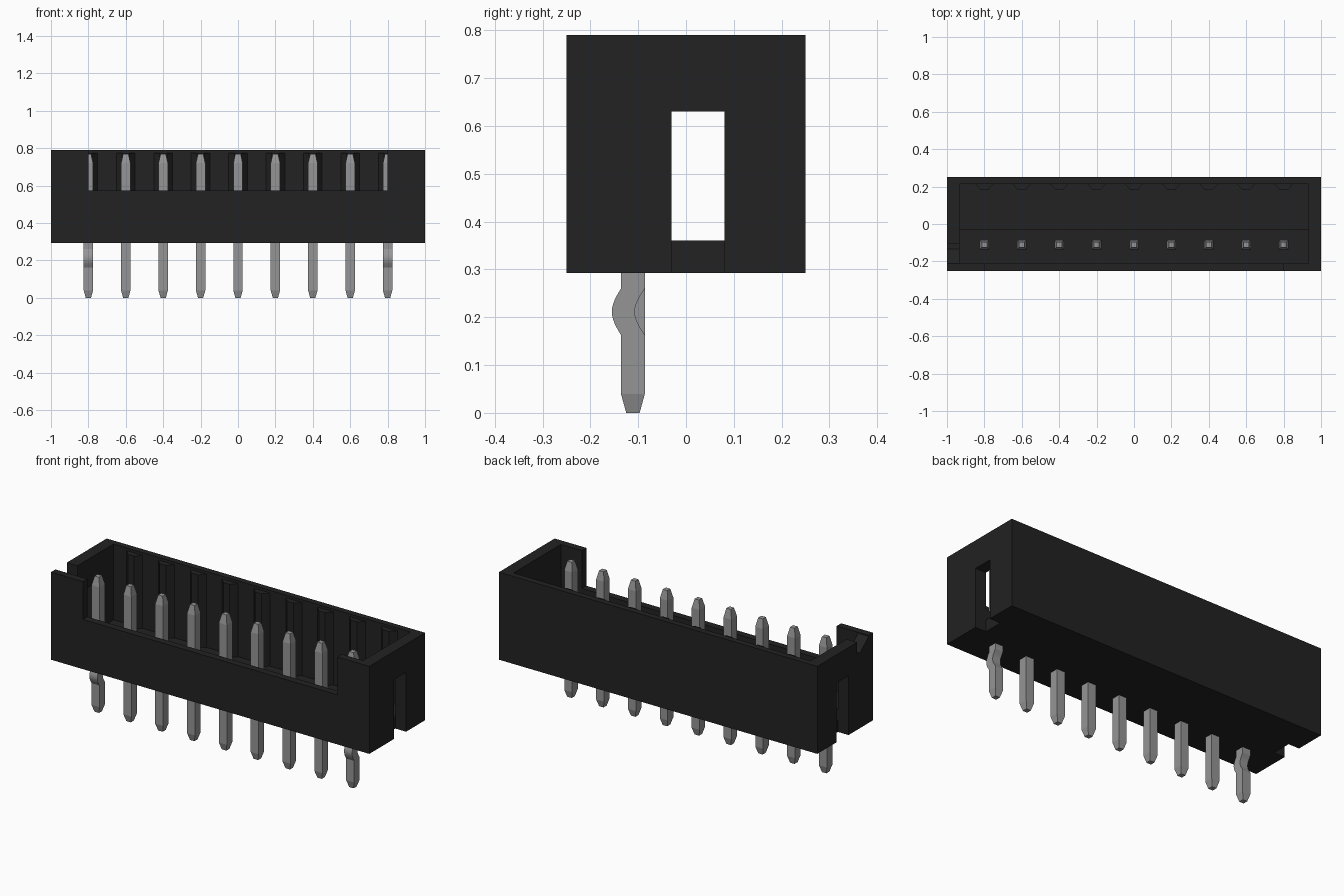
import bpy, bmesh, math
from mathutils import Vector

cube = bpy.data.objects.get("Cube")
if cube:
    bpy.data.objects.remove(cube)


def material(name, value, rough):
    m = bpy.data.materials.new(name)
    m.use_nodes = True
    m.diffuse_color = (value, value, value, 1)
    bsdf = m.node_tree.nodes["Principled BSDF"]
    bsdf.inputs["Base Color"].default_value = (value, value, value, 1)
    bsdf.inputs["Roughness"].default_value = rough
    return m


BLACK = material("black plastic", 0.016, 0.6)
GREY = material("grey metal", 0.3, 0.5)


def finish(name, bm, mat):
    bmesh.ops.recalc_face_normals(bm, faces=bm.faces)
    mesh = bpy.data.meshes.new(name)
    bm.to_mesh(mesh)
    bm.free()
    mesh.materials.append(mat)
    ob = bpy.data.objects.new(name, mesh)
    bpy.context.scene.collection.objects.link(ob)
    return ob


def prism(name, profile, axis, start, end, mat=BLACK):
    """Extrude a closed 2D profile along x (profile in y, z) or z (profile in x, y)."""
    bm = bmesh.new()
    place = (lambda a, b: (start, a, b)) if axis == "x" else (lambda a, b: (a, b, start))
    face = bm.faces.new([bm.verts.new(place(a, b)) for a, b in profile])
    step = Vector((end - start, 0, 0)) if axis == "x" else Vector((0, 0, end - start))
    extruded = bmesh.ops.extrude_face_region(bm, geom=[face])["geom"]
    bmesh.ops.translate(bm, vec=step, verts=[v for v in extruded if isinstance(v, bmesh.types.BMVert)])
    return finish(name, bm, mat)


def rect(a0, a1, b0, b1):
    return [(a0, b0), (a1, b0), (a1, b1), (a0, b1)]


BOTTOM, TOP, OVER = 0.293, 0.79, 0.9
INNER_X, INNER_FRONT, INNER_BACK = 0.933, -0.21, 0.215
FLOOR, STEP = 0.36, 0.42

# Housing shell, carved by cutters
housing = prism("housing", rect(-0.25, 0.25, BOTTOM, TOP), "x", -1, 1)
cavity = [(INNER_FRONT, OVER), (INNER_FRONT, STEP), (-0.03, STEP),
          (-0.03, FLOOR), (INNER_BACK, FLOOR), (INNER_BACK, OVER)]
notch = [(INNER_FRONT, OVER), (INNER_FRONT, TOP - 0.005), (-0.134, 0.72),
         (-0.107, 0.72), (-0.107, OVER)]
cutters = [
    prism("cavity_cutter", cavity, "x", -INNER_X, INNER_X),
    prism("front_window_cutter", rect(-0.3, -0.2, 0.575, OVER), "x", -0.8, 0.8),
    prism("notch_cutter", notch, "x", -1.1, -0.9),
]
for side in (-1, 1):
    cutters.append(prism("slot_cutter", rect(-0.03, 0.08, 0.2, 0.63), "x",
                         side * INNER_X, side * 1.1))
for cutter in cutters:
    cutter.hide_render = True
    mod = housing.modifiers.new(cutter.name, "BOOLEAN")
    mod.operation, mod.solver, mod.object = "DIFFERENCE", "EXACT", cutter

# Bake the cuts and drop the cutters
graph = bpy.context.evaluated_depsgraph_get()
carved = bpy.data.meshes.new_from_object(housing.evaluated_get(graph))
housing.modifiers.clear()
housing.data = carved
for cutter in cutters:
    bpy.data.objects.remove(cutter)


def pin(name, x, kinked):
    """Square contact lofted from rings of (z, front y, back y, half width)."""
    y, half, tip, top = -0.111, 0.025, 0.014, 0.77
    rings = [(0, y - tip, y + tip, tip), (0.04, y - half, y + half, half)]
    if kinked:
        for i in range(13):
            t = i / 12
            bow = math.sin(math.pi * t)
            rings.append((0.163 + 0.097 * t, y - half - 0.019 * bow,
                          y + half - 0.021 * bow, half))
    rings += [(top - 0.05, y - half, y + half, half), (top, y - tip, y + tip, tip)]
    bm = bmesh.new()
    loops = [[bm.verts.new((x + a, b, z)) for a, b in rect(-w, w, y0, y1)]
             for z, y0, y1, w in rings]
    for low, high in zip(loops, loops[1:]):
        for i in range(4):
            j = (i + 1) % 4
            bm.faces.new((low[i], low[j], high[j], high[i]))
    bm.faces.new(loops[0])
    bm.faces.new(loops[-1])
    return finish(name, bm, GREY)


# Contacts, with kinked retention legs at both ends, and a guide rib behind each
for i in range(9):
    x = -0.8 + 0.2 * i
    pin(f"pin_{i + 1}", x, i in (0, 8))
    rib = [(x - 0.05, INNER_BACK + 0.01), (x - 0.05, INNER_BACK), (x - 0.02, 0.182),
           (x + 0.02, 0.182), (x + 0.05, INNER_BACK), (x + 0.05, INNER_BACK + 0.01)]
    prism(f"guide_rib_{i + 1}", rib, "z", FLOOR - 0.01, 0.775)
